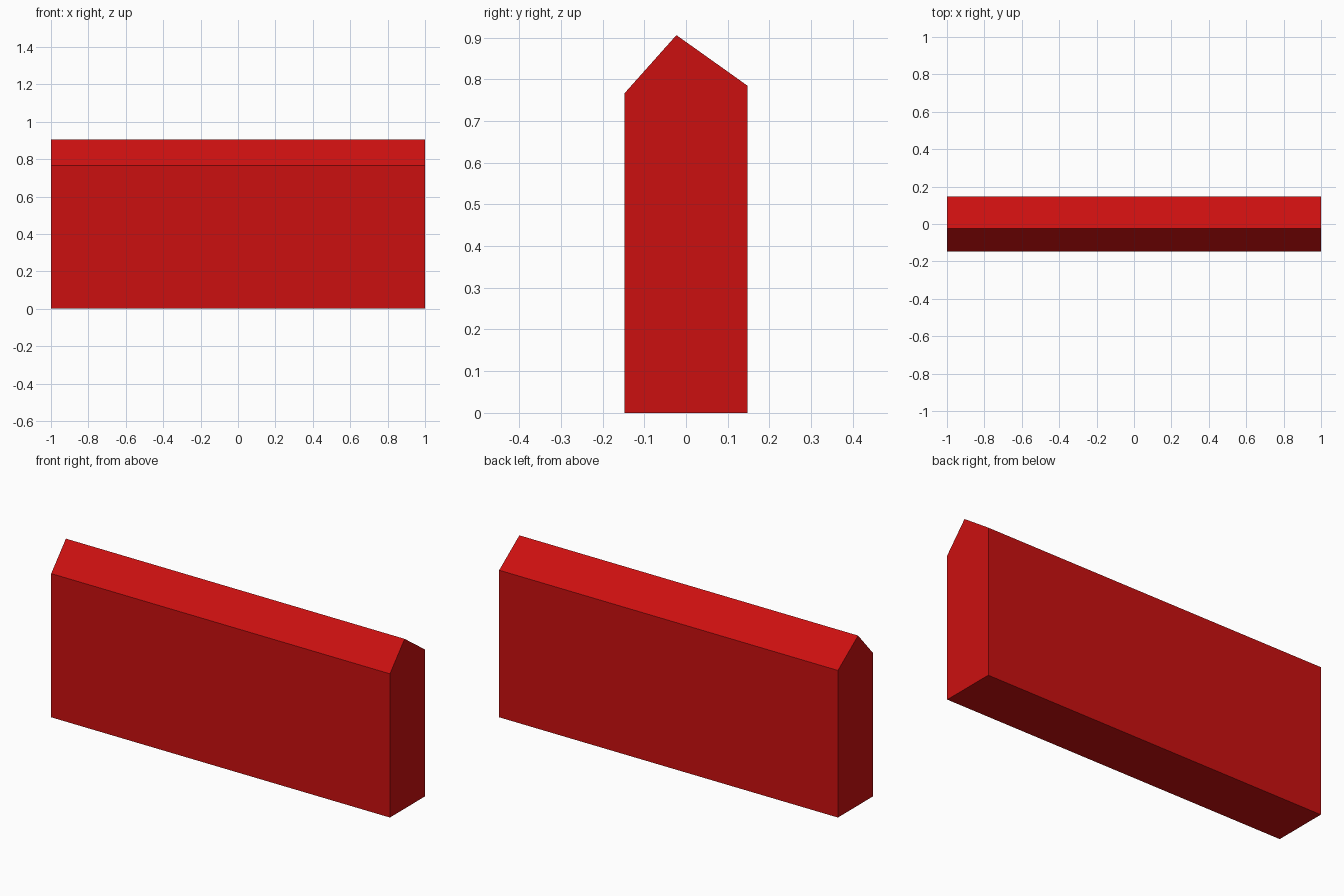
import bpy, bmesh

if "Cube" in bpy.data.objects:
    bpy.data.objects.remove(bpy.data.objects["Cube"])

# Wall cross-section (y, z): upright slab with an off-centre ridged top
PROFILE = [(-0.147, 0.0), (0.147, 0.0), (0.147, 0.785), (-0.023, 0.906), (-0.147, 0.767)]
LENGTH = 2.0
SEGMENTS = 10

# Red paint
red = bpy.data.materials.new("red_paint")
red.diffuse_color = (0.6, 0.005, 0.005, 1.0)
red.use_nodes = True
red.node_tree.nodes["Principled BSDF"].inputs["Base Color"].default_value = red.diffuse_color

# Extrude the section along x
bm = bmesh.new()
face = bm.faces.new([bm.verts.new((-LENGTH / 2, y, z)) for y, z in PROFILE])
ext = bmesh.ops.extrude_face_region(bm, geom=[face], use_keep_orig=True)
verts = [g for g in ext["geom"] if isinstance(g, bmesh.types.BMVert)]
bmesh.ops.translate(bm, verts=verts, vec=(LENGTH, 0, 0))

# Even panel divisions along the length
for i in range(1, SEGMENTS):
    x = -LENGTH / 2 + i * LENGTH / SEGMENTS
    bmesh.ops.bisect_plane(bm, geom=bm.verts[:] + bm.edges[:] + bm.faces[:],
                           plane_co=(x, 0, 0), plane_no=(1, 0, 0))
bmesh.ops.recalc_face_normals(bm, faces=bm.faces[:])

mesh = bpy.data.meshes.new("ridged_wall")
bm.to_mesh(mesh)
bm.free()
mesh.materials.append(red)
wall = bpy.data.objects.new("ridged_wall", mesh)
bpy.context.collection.objects.link(wall)
